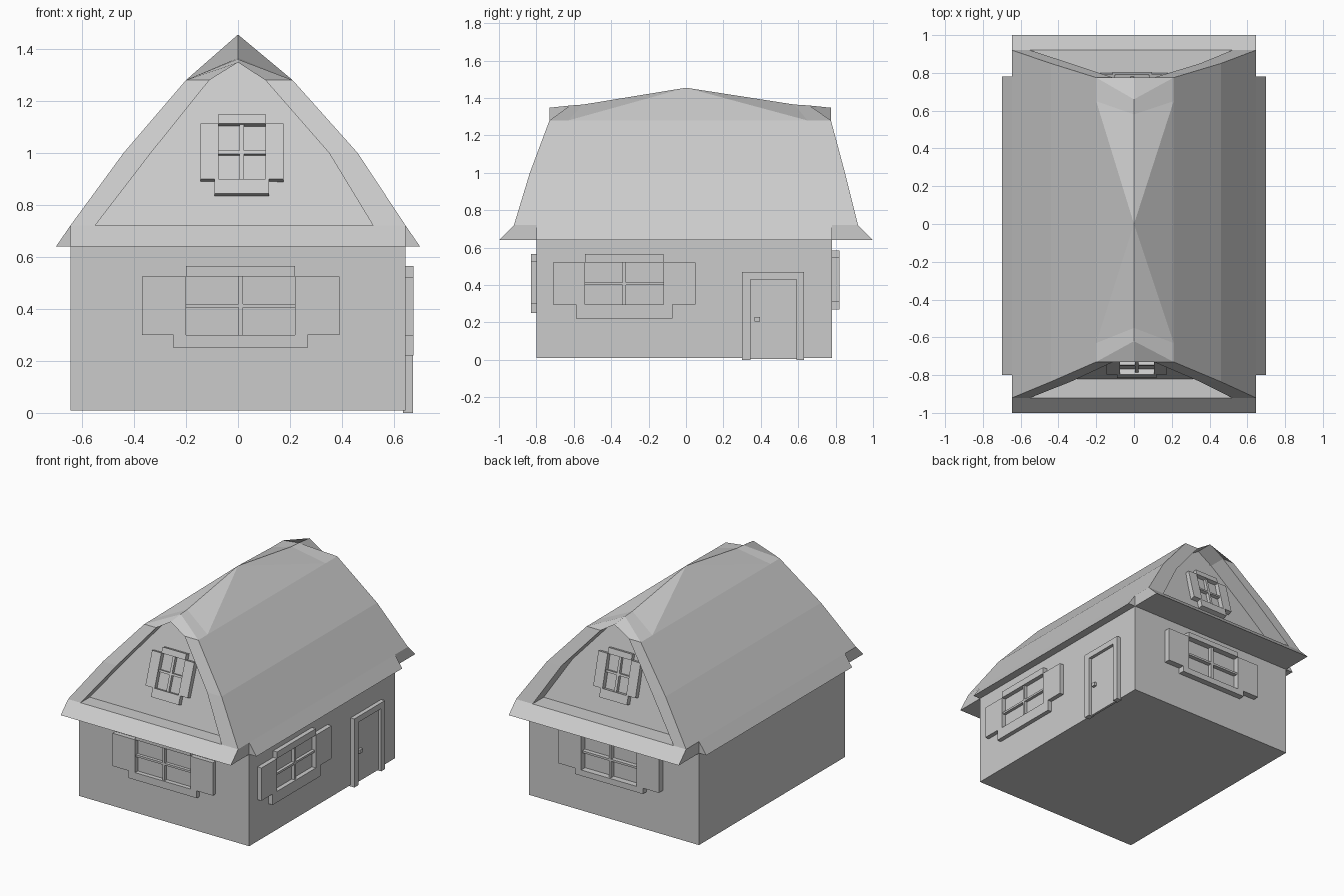
import bpy, bmesh, math
from mathutils import Matrix, Vector

if "Cube" in bpy.data.objects:
    bpy.data.objects.remove(bpy.data.objects["Cube"])

# One plain grey for the whole house
grey = bpy.data.materials.new("plain grey")
grey.use_nodes = True
COLOR = (0.6, 0.6, 0.6, 1)
grey.diffuse_color = COLOR
grey.node_tree.nodes["Principled BSDF"].inputs["Base Color"].default_value = COLOR


def finish(name, bm):
    bmesh.ops.recalc_face_normals(bm, faces=bm.faces)
    mesh = bpy.data.meshes.new(name)
    bm.to_mesh(mesh)
    bm.free()
    mesh.materials.append(grey)
    obj = bpy.data.objects.new(name, mesh)
    bpy.context.collection.objects.link(obj)
    return obj


def add_box(bm, lo, hi, frame=Matrix()):
    lo, hi = Vector(lo), Vector(hi)
    size = Matrix.Diagonal((hi - lo).to_4d())
    bmesh.ops.create_cube(bm, size=1, matrix=frame @ Matrix.Translation((lo + hi) / 2) @ size)


def boxes(name, parts, frame=Matrix()):
    bm = bmesh.new()
    for lo, hi in parts:
        add_box(bm, lo, hi, frame)
    return finish(name, bm)


def prism(name, start, end):
    """Solid between two matching polygons."""
    bm = bmesh.new()
    a = [bm.verts.new(p) for p in start]
    b = [bm.verts.new(p) for p in end]
    bm.faces.new(a)
    bm.faces.new(b)
    for i in range(len(a)):
        j = (i + 1) % len(a)
        bm.faces.new((a[i], a[j], b[j], b[i]))
    return finish(name, bm)


def wall_frame(origin, u, v):
    """Local axes: u across, v up, third axis out of the wall."""
    u, v = Vector(u), Vector(v).normalized()
    m = Matrix((u, v, u.cross(v))).transposed().to_4x4()
    m.translation = origin
    return m


W = 0.645           # half width of the walls
FRONT, BACK = -0.80, 0.78
EAVE, PLATE = 0.64, 0.72

# Walls
boxes("walls", [((-W, FRONT, 0.01), (W, BACK, PLATE - 0.005))])

# Flared eaves on all four sides, open at the corners
for name, wall, s in (("front_eave", FRONT, -1), ("back_eave", BACK, 1)):
    section = [(s * 0.92, PLATE), (s * 1.0, EAVE), (wall - s * 0.02, EAVE), (wall - s * 0.02, PLATE)]
    prism(name, [(-W, y, z) for y, z in section], [(W, y, z) for y, z in section])
for name, s in (("right_eave", -1), ("left_eave", 1)):
    section = [(s * W, PLATE), (s * 0.70, EAVE), (s * 0.62, EAVE), (s * 0.62, PLATE)]
    prism(name, [(x, FRONT, z) for x, z in section], [(x, BACK, z) for x, z in section])


# Roof: curved slopes, rims round two recessed sloping gables, peaked cap
bm = bmesh.new()


def verts(points):
    return [bm.verts.new(p) for p in points]


def face(*vs):
    bm.faces.new(vs)


ends = []
heights = (PLATE, 1.0, 1.28)
for s, depths, recess, crest, knee, shoulder in (
        (-1, (0.92, 0.835, 0.73), 0.10, 0.62, 0.55, 0.63),
        (1, (0.92, 0.85, 0.775), 0.12, 0.66, 0.58, 0.65)):
    rows = list(zip(depths, heights))
    left = [(x, s * d, z) for x, (d, z) in zip((-W, -0.44, -0.20), rows)]
    right = [(x, s * d, z) for x, (d, z) in zip((W, 0.46, 0.21), rows)]
    outer = verts(left + [(0, s * crest, 1.36)] + right[::-1])
    in_left = [(x, s * d, z) for x, (d, z) in zip((-0.55, -0.335, -0.11), rows)]
    in_right = [(x, s * d, z) for x, (d, z) in zip((0.52, 0.35, 0.105), rows)]
    ring = in_left + [(0, s * depths[2], 1.348)] + in_right[::-1]
    inner = verts(ring)
    wall = verts([(x, y - s * recess, z) for x, y, z in ring])
    for i in range(6):
        face(outer[i], outer[i + 1], inner[i + 1], inner[i])
        face(inner[i], inner[i + 1], wall[i + 1], wall[i])
    face(*wall)
    top = verts([(-0.20, s * shoulder, 1.28), (0, s * knee, 1.365), (0.21, s * shoulder, 1.28)])
    face(outer[2], outer[3], top[1], top[0])
    face(outer[3], outer[4], top[2], top[1])
    ends.append((outer, inner, wall, top))

(fo, fi, fw, ft), (bo, bi, bw, bt) = ends
peak = bm.verts.new((0, 0, 1.455))
for t in (ft, bt):
    face(t[0], t[1], peak)
    face(t[1], t[2], peak)
for i in (0, 2):
    face(ft[i], bt[i], peak)
for i in (0, 5):
    face(fo[i], fo[i + 1], bo[i + 1], bo[i])
face(fo[1], fo[2], ft[0], bt[0], bo[2], bo[1])
face(fo[5], fo[4], ft[2], bt[2], bo[4], bo[5])
face(fo[0], fi[0], fw[0], fw[6], fi[6], fo[6], bo[6], bi[6], bw[6], bw[0], bi[0], bo[0])
finish("roof", bm)


def window(name, frame, pane, shutter, sill, low, high, head, foot, d=0.03):
    """Four panes between bars, with head, sill and shutters."""
    b = -0.01
    mid = (low + high) / 2
    boxes(name, [
        ((-shutter, low, b), (-pane, high, d)),
        ((pane, low, b), (shutter, high, d)),
        ((-pane, high, b), (pane, head, d)),
        ((-sill, foot, b), (sill, low, d)),
        ((-0.009, low, b), (0.009, high, d * 0.7)),
        ((-pane, mid - 0.007, b), (pane, mid + 0.007, d * 0.7)),
    ], frame)


# Ground floor windows
UP = (0, 0, 1)
window("front_window", wall_frame((0.01, FRONT, 0), (1, 0, 0), UP),
       0.21, 0.38, 0.258, 0.30, 0.525, 0.565, 0.25)
window("back_window", wall_frame((0.01, BACK, 0), (-1, 0, 0), UP),
       0.21, 0.38, 0.258, 0.31, 0.55, 0.585, 0.27, 0.042)
window("side_window", wall_frame((W, -0.33, 0), (0, 1, 0), UP),
       0.21, 0.38, 0.258, 0.295, 0.52, 0.565, 0.22)

# Gable windows lean back with the gable walls
for name, x, s, low_y, high_y in (("front_gable_window", 0.015, -1, 0.82, 0.63),
                                  ("back_gable_window", -0.01, 1, 0.80, 0.655)):
    slope = Vector((0, s * (high_y - low_y), 1.28 - PLATE))
    t = (0.995 - PLATE) / slope.z
    origin = Vector((x, s * low_y, PLATE)) + slope * t
    window(name, wall_frame(origin, (-s, 0, 0), slope),
           0.09, 0.16, 0.105, -0.113, 0.113, 0.152, -0.172, 0.035)

# Door with its casing and handle
side = wall_frame((W, 0, 0), (0, 1, 0), UP)
boxes("door_casing", [
    ((0.30, 0, -0.01), (0.345, 0.47, 0.028)),
    ((0.59, 0, -0.01), (0.63, 0.47, 0.028)),
    ((0.345, 0.43, -0.01), (0.59, 0.47, 0.028)),
], side)
boxes("door", [((0.345, 0.005, -0.01), (0.59, 0.43, 0.006))], side)
boxes("door_handle", [((0.367, 0.205, 0), (0.395, 0.23, 0.025))], side)
